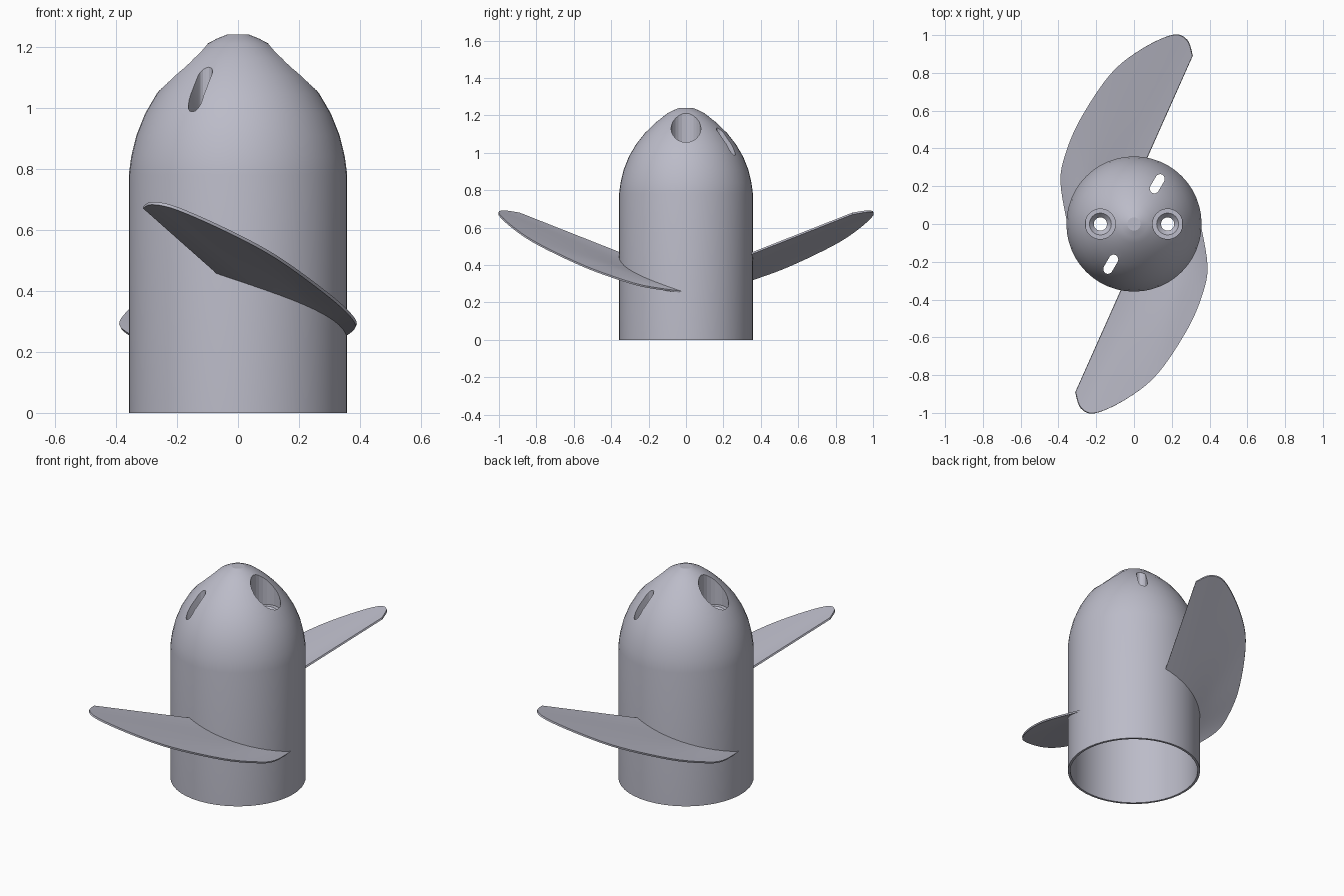
import bpy, bmesh, math
from mathutils import Vector, Matrix

cube = bpy.data.objects.get("Cube")
if cube:
    bpy.data.objects.remove(cube, do_unlink=True)

metal = bpy.data.materials.new("pale grey metal")
metal.use_nodes = True
colour = (0.5, 0.5, 0.58, 1)
metal.diffuse_color = colour
metal.node_tree.nodes["Principled BSDF"].inputs["Base Color"].default_value = colour


def make_object(name, bm):
    bmesh.ops.recalc_face_normals(bm, faces=bm.faces)
    mesh = bpy.data.meshes.new(name)
    bm.to_mesh(mesh)
    bm.free()
    mesh.materials.append(metal)
    obj = bpy.data.objects.new(name, mesh)
    bpy.context.collection.objects.link(obj)
    return obj


def revolve(name, profile, sides, centre=(0, 0, 0)):
    """Spin a profile that starts and ends on the axis, or closes on itself."""
    bm = bmesh.new()
    verts = [bm.verts.new((r, 0, z)) for r, z in profile]
    edges = [bm.edges.new(pair) for pair in zip(verts, verts[1:])]
    if profile[0][0] > 0:
        edges.append(bm.edges.new((verts[-1], verts[0])))
    bmesh.ops.spin(bm, geom=verts + edges, cent=(0, 0, 0), axis=(0, 0, 1),
                   angle=math.tau, steps=sides)
    bmesh.ops.remove_doubles(bm, verts=bm.verts, dist=0.0001)
    bmesh.ops.translate(bm, verts=bm.verts, vec=centre)
    return make_object(name, bm)


def apply_modifiers(obj):
    bpy.ops.object.select_all(action="DESELECT")
    bpy.context.view_layer.objects.active = obj
    obj.select_set(True)
    for mod in list(obj.modifiers):
        bpy.ops.object.modifier_apply(modifier=mod.name)


def smooth(obj, degrees):
    bpy.ops.object.select_all(action="DESELECT")
    bpy.context.view_layer.objects.active = obj
    obj.select_set(True)
    bpy.ops.object.shade_smooth_by_angle(angle=math.radians(degrees))


def cut(obj, cutter):
    mod = obj.modifiers.new("cut", "BOOLEAN")
    mod.operation = "DIFFERENCE"
    mod.solver = "EXACT"
    mod.object = cutter
    apply_modifiers(obj)
    bpy.data.objects.remove(cutter, do_unlink=True)


# Hub: hollow sleeve with a pointed dome and a thick crown
outer = [(.358, 0), (.358, .78), (.35, .84), (.333, .91), (.305, .98), (.267, 1.045),
         (.22, 1.105), (.16, 1.163), (.1, 1.21), (.07, 1.226), (.035, 1.24), (0, 1.24)]
inner = [(0, 1), (.12, .985), (.22, .945), (.3, .88), (.345, .78), (.345, 0)]
bm = bmesh.new()
verts = [bm.verts.new((r, 0, z)) for r, z in outer + inner]
edges = [bm.edges.new(pair) for pair in zip(verts, verts[1:]) if pair[0].co.x + pair[1].co.x > 0]
edges.append(bm.edges.new((verts[-1], verts[0])))
bmesh.ops.spin(bm, geom=verts + edges, cent=(0, 0, 0), axis=(0, 0, 1),
               angle=math.tau, steps=48)
bmesh.ops.remove_doubles(bm, verts=bm.verts, dist=0.0001)
hub = make_object("hub", bm)

# Stepped bolt holes on either side, and slots on the diagonal
bolt = [(0, .7), (.035, .7), (.035, 1), (.058, 1.025), (.08, 1.025), (.08, 1.4), (0, 1.4)]
for side in (1, -1):
    cut(hub, revolve("bolt_hole_cutter", bolt, 24, (side * .178, 0, 0)))
    bm = bmesh.new()
    half, radius, steps = .03, .025, 8
    ring = []
    for end in (1, -1):
        for i in range(steps + 1):
            a = math.pi * (i / steps - .5)
            ring.append(Vector((end * (half + radius * math.cos(a)),
                                end * radius * math.sin(a), .7)))
    face = bm.faces.new([bm.verts.new(p) for p in ring])
    top = bmesh.ops.extrude_face_region(bm, geom=[face])
    bmesh.ops.translate(bm, vec=(0, 0, .7),
                        verts=[v for v in top["geom"] if isinstance(v, bmesh.types.BMVert)])
    bmesh.ops.rotate(bm, verts=bm.verts, matrix=Matrix.Rotation(math.radians(60), 3, "Z"))
    bmesh.ops.translate(bm, verts=bm.verts, vec=(side * .123, side * .213, 0))
    cut(hub, make_object("slot_cutter", bm))
smooth(hub, 12)

# Blades: lofted from a helical root to a curved rim
rim = [Vector(p) for p in (
    (-.31, -.89, .675), (-.28, -.975, .687), (-.2, -1, .67), (-.03, -.92, .595),
    (.127, -.79, .51), (.286, -.55, .395), (.365, -.36, .325),
    (.387, -.22, .285), (.355, -.02, .255))]


def rim_point(t):
    """Smooth curve through the rim points."""
    span = t * (len(rim) - 1)
    i = min(int(span), len(rim) - 2)
    u = span - i
    p, q = rim[i], rim[i + 1]
    before = rim[i - 1] if i else p
    after = rim[min(i + 2, len(rim) - 1)]
    m, n = (q - before) / 2, (after - p) / 2
    return (p * (2 * u**3 - 3 * u**2 + 1) + m * (u**3 - 2 * u**2 + u)
            + q * (3 * u**2 - 2 * u**3) + n * (u**3 - u**2))


def make_blade(name, turn):
    bm = bmesh.new()
    columns, rows = 40, 6
    grid = []
    for c in range(columns + 1):
        t = c / columns
        a = math.radians(-101 + 98 * t)
        root = Vector((.352 * math.cos(a), .352 * math.sin(a), .46 - .205 * t))
        edge = rim_point(t)
        grid.append([bm.verts.new(root.lerp(edge, r / rows)) for r in range(rows + 1)])
    for left, right in zip(grid, grid[1:]):
        for r in range(rows):
            bm.faces.new((left[r], left[r + 1], right[r + 1], right[r]))
    bmesh.ops.rotate(bm, verts=bm.verts, matrix=Matrix.Rotation(turn, 3, "Z"))
    blade = make_object(name, bm)
    solid = blade.modifiers.new("thickness", "SOLIDIFY")
    solid.thickness = .01
    solid.offset = 0
    apply_modifiers(blade)
    smooth(blade, 30)


make_blade("front_blade", 0)
make_blade("back_blade", math.pi)
